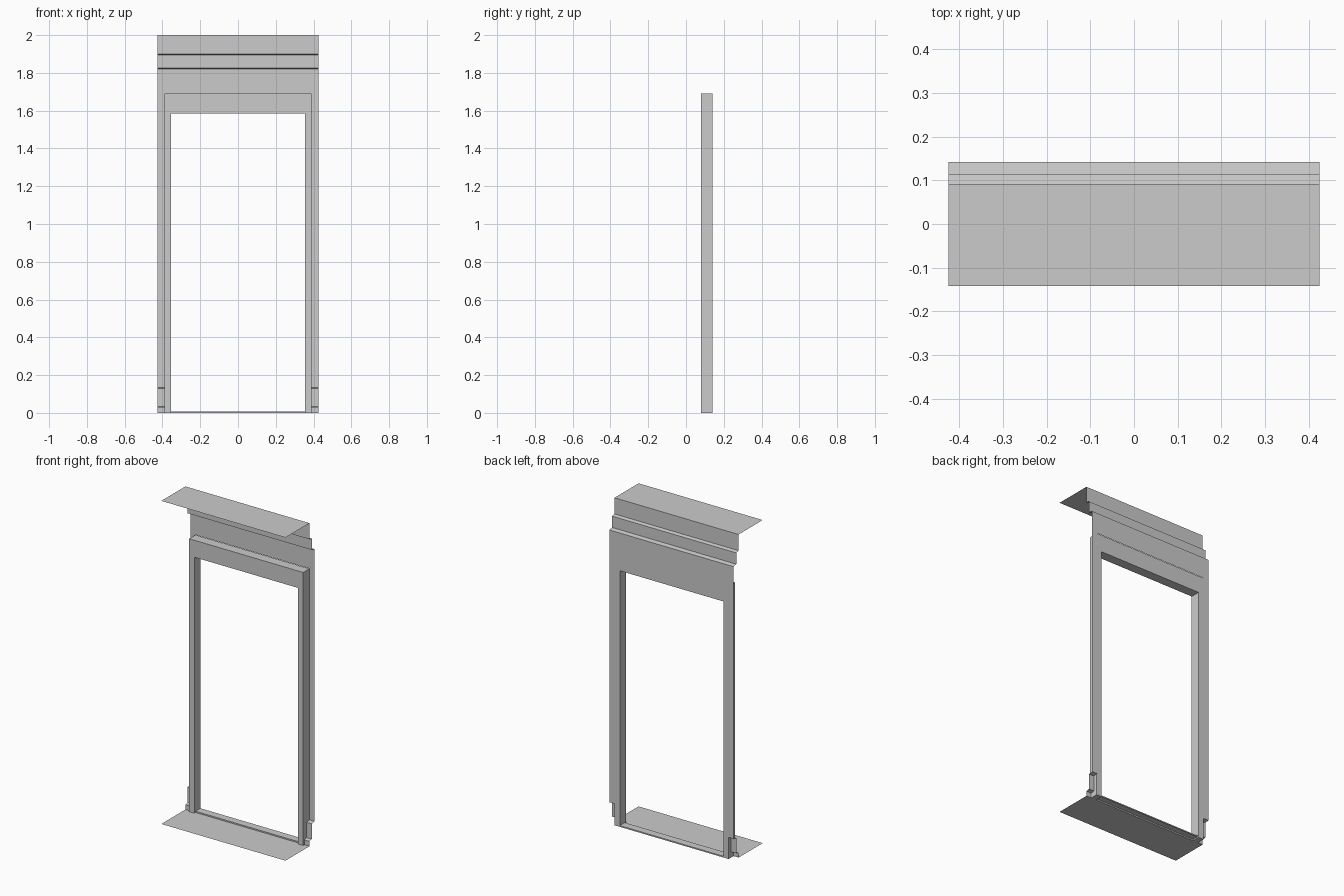
import bpy, bmesh

if "Cube" in bpy.data.objects:
    bpy.data.objects.remove(bpy.data.objects["Cube"])

HALF_W = 0.425      # outer half width
FRAME_OUT = 0.39    # frame outer half width
FRAME_IN = 0.355    # opening half width
Y_FRONT, Y_A, Y_B, Y_BACK = -0.1425, 0.092, 0.115, 0.1425


def finish(name, bm):
    bmesh.ops.remove_doubles(bm, verts=bm.verts, dist=1e-5)
    bmesh.ops.recalc_face_normals(bm, faces=bm.faces)
    me = bpy.data.meshes.new(name)
    bm.to_mesh(me)
    bm.free()
    ob = bpy.data.objects.new(name, me)
    bpy.context.collection.objects.link(ob)
    return ob


def sheet(name, profile, x0, x1):
    """Thin sheet: a (y, z) profile swept along x."""
    bm = bmesh.new()
    a = [bm.verts.new((x0, y, z)) for y, z in profile]
    b = [bm.verts.new((x1, y, z)) for y, z in profile]
    for i in range(len(profile) - 1):
        bm.faces.new((a[i], a[i + 1], b[i + 1], b[i]))
    return finish(name, bm)


# Top canopy with the stepped header below it
sheet("canopy_and_header",
      [(Y_FRONT, 2.0), (Y_A, 2.0), (Y_A, 1.90), (Y_B, 1.895),
       (Y_B, 1.825), (Y_BACK, 1.82), (Y_BACK, 1.69)], -HALF_W, HALF_W)

# Bottom plate
sheet("bottom_plate", [(Y_FRONT, 0), (Y_A, 0)], -HALF_W, HALF_W)

# Side strips, stepped at the foot
for side, s in (("left", -1), ("right", 1)):
    sheet(side + "_side_strip",
          [(Y_BACK, 1.69), (Y_BACK, 0.135), (Y_B, 0.13),
           (Y_B, 0.035), (Y_A, 0.03), (Y_A, 0)],
          s * FRAME_OUT, s * HALF_W)

# Door frame: box section swept around the opening with mitred corners
bm = bmesh.new()
outer = [(-FRAME_OUT, 0), (-FRAME_OUT, 1.69), (FRAME_OUT, 1.69), (FRAME_OUT, 0)]
inner = [(-FRAME_IN, 0), (-FRAME_IN, 1.585), (FRAME_IN, 1.585), (FRAME_IN, 0)]
rings = []
for (xo, zo), (xi, zi) in zip(outer, inner):
    section = [(xo, 0.08, zo), (xi, 0.08, zi), (xi, 0.14, zi), (xo, 0.14, zo)]
    rings.append([bm.verts.new(p) for p in section])
for r, q in zip(rings, rings[1:]):
    for i in range(4):
        j = (i + 1) % 4
        bm.faces.new((r[i], r[j], q[j], q[i]))
bm.faces.new(rings[0])
bm.faces.new(rings[-1])
finish("door_frame", bm)

# Low sill across the bottom of the opening
sheet("sill", [(Y_A, 0), (Y_A, 0.008), (0.14, 0.008), (0.14, 0)], -FRAME_IN, FRAME_IN)
